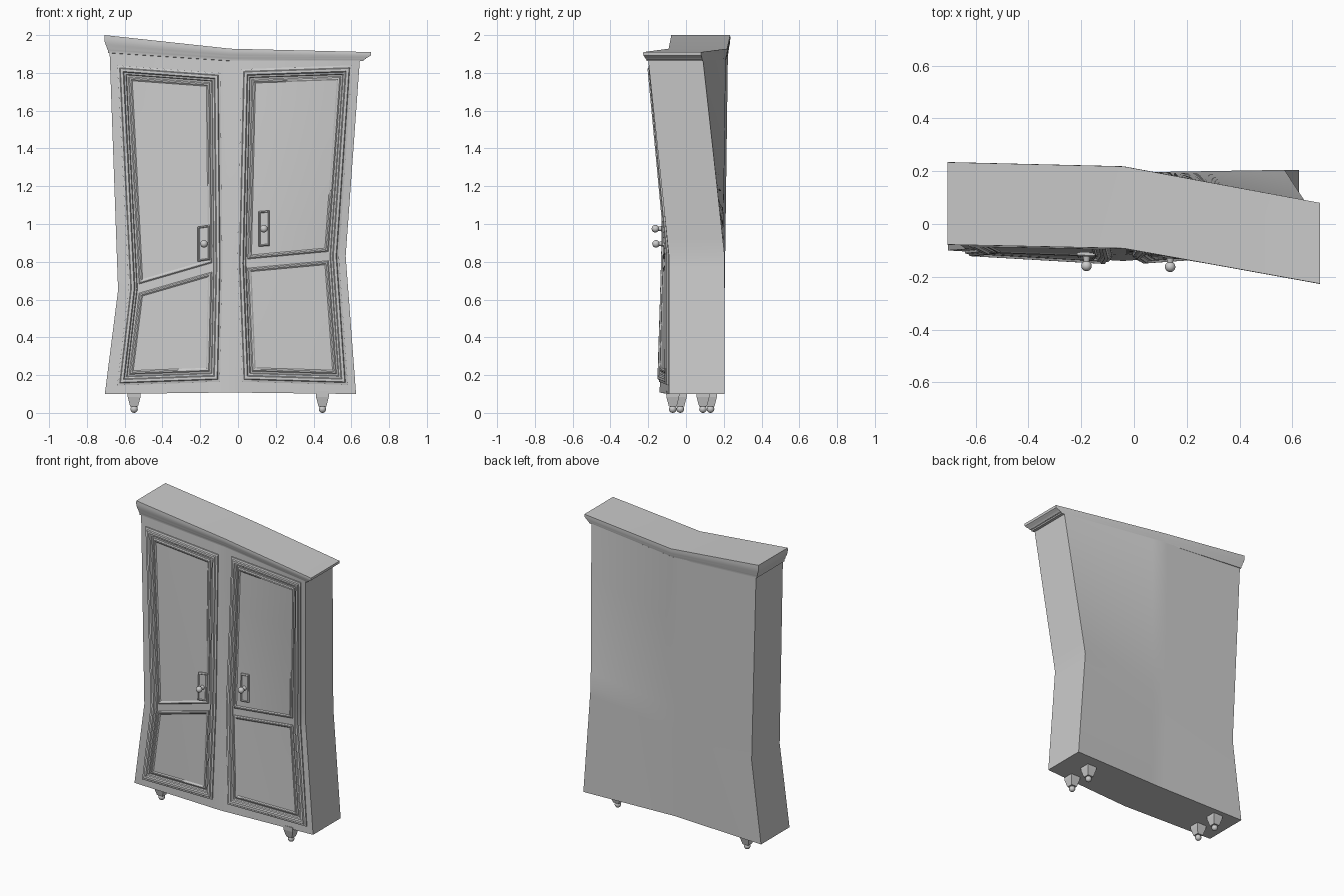
import bpy, bmesh, math
from mathutils import Vector, Matrix

if "Cube" in bpy.data.objects:
    bpy.data.objects.remove(bpy.data.objects["Cube"])

# Warped carcass grid: rows bottom / waist / top, columns left / centre / right
# each entry: x, front y, back y, z
GRID = [
    [(-0.705, -0.10, 0.205, 0.10), (-0.04, -0.14, 0.185, 0.108), (0.625, -0.09, 0.205, 0.10)],
    [(-0.635, -0.095, 0.205, 0.65), (-0.04, -0.118, 0.195, 0.75), (0.57, -0.09, 0.205, 0.83)],
    [(-0.68, -0.065, 0.222, 1.915), (-0.045, -0.075, 0.21, 1.87), (0.645, -0.20, 0.09, 1.867)],
]


def lerp(a, b, t):
    return tuple(p + (q - p) * t for p, q in zip(a, b))


def sample(u, v):
    """Bilinear lookup, u and v both 0..2."""
    i, j = (0 if u < 1 else 1), (0 if v < 1 else 1)
    return lerp(lerp(GRID[j][i], GRID[j][i + 1], u - i),
                lerp(GRID[j + 1][i], GRID[j + 1][i + 1], u - i), v - j)


def front_y(x, z):
    """Front surface depth at a given x, z."""
    u = v = 1.0
    for _ in range(12):
        a, b, c = (sample(k, v)[0] for k in (0, 1, 2))
        u = (x - a) / (b - a) if x < b else 1 + (x - b) / (c - b)
        u = min(max(u, 0), 2)
        a, b, c = (sample(u, k)[3] for k in (0, 1, 2))
        v = (z - a) / (b - a) if z < b else 1 + (z - b) / (c - b)
        v = min(max(v, 0), 2)
    return sample(u, v)[1]


def finish(bm, name, angle=30):
    bmesh.ops.remove_doubles(bm, verts=bm.verts, dist=0.0002)
    bmesh.ops.recalc_face_normals(bm, faces=bm.faces)
    me = bpy.data.meshes.new(name)
    bm.to_mesh(me)
    bm.free()
    ob = bpy.data.objects.new(name, me)
    bpy.context.collection.objects.link(ob)
    bpy.ops.object.select_all(action='DESELECT')
    ob.select_set(True)
    bpy.context.view_layer.objects.active = ob
    bpy.ops.object.shade_smooth_by_angle(angle=math.radians(angle))
    return ob


def patch(bm, fn, nu, nv):
    """Quad grid from fn(s, t), s and t in 0..1."""
    vs = [[bm.verts.new(fn(i / nu, j / nv)) for i in range(nu + 1)] for j in range(nv + 1)]
    for j in range(nv):
        for i in range(nu):
            bm.faces.new((vs[j][i], vs[j][i + 1], vs[j + 1][i + 1], vs[j + 1][i]))


# Carcass
def shell(u, v, d):
    x, f, b, z = sample(u, v)
    return (x, f + (b - f) * d, z)


bm = bmesh.new()
N = 24
for k in (0, 1):
    patch(bm, lambda s, t: shell(2 * s, 2 * t, k), N, N)
    patch(bm, lambda s, t: shell(2 * k, 2 * t, s), 1, N)
    patch(bm, lambda s, t: shell(2 * s, 2 * k, t), N, 1)
finish(bm, "carcass")

# Cornice: rings swept up a moulding profile (overhang, height fraction)
PROFILE = [(0.0, -0.12), (0.3, -0.1), (0.35, 0.08), (0.5, 0.14), (0.58, 0.28),
           (0.8, 0.42), (0.97, 0.6), (1.05, 0.78), (1.0, 1.0)]
CORNICE = [(-0.68, -0.707, -0.065, -0.078, 0.222, 0.234, 1.915, 2.0),
           (-0.045, -0.04, -0.075, -0.092, 0.205, 0.218, 1.87, 1.928),
           (0.645, 0.705, -0.20, -0.226, 0.09, 0.08, 1.867, 1.91)]
bm = bmesh.new()
rings = []
for o, h in PROFILE:
    fr, bk = [], []
    for x0, x1, f0, f1, b0, b1, z0, z1 in CORNICE:
        x, z = x0 + (x1 - x0) * min(o, 1), z0 + (z1 - z0) * h
        fr.append(bm.verts.new((x, f0 + (f1 - f0) * o, z)))
        bk.append(bm.verts.new((x, b0 + (b1 - b0) * o, z)))
    rings.append(fr + bk[::-1])
for a, b in zip(rings, rings[1:]):
    for i in range(6):
        k = (i + 1) % 6
        bm.faces.new((a[i], a[k], b[k], b[i]))
for r in (rings[0], rings[-1]):
    bm.faces.new((r[0], r[1], r[4], r[5]))
    bm.faces.new((r[1], r[2], r[3], r[4]))
finish(bm, "cornice", 35)


# Relief helpers for doors, panels and handle plates
def inset(poly, d):
    out, n = [], len(poly)
    for i in range(n):
        p, q, r = (Vector(poly[k % n]) for k in (i - 1, i, i + 1))
        e1, e2 = (q - p).normalized(), (r - q).normalized()
        n1, n2 = Vector((-e1.y, e1.x)), Vector((-e2.y, e2.x))
        out.append(q + (n1 + n2) * d / (1 + n1.dot(n2)))
    return out


def relief(bm, poly, profile, fill=False, seg=8):
    """Sweep (inset, height) rings over the front surface; fill quads inside."""
    def on_front(p, h):
        return (p[0], front_y(p[0], p[1]) - h, p[1])
    rings = []
    for d, h in profile:
        pts = [Vector(p) for p in inset(poly, d)]
        ring = [pts[i].lerp(pts[(i + 1) % len(pts)], k / seg)
                for i in range(len(pts)) for k in range(seg)]
        rings.append([bm.verts.new(on_front(p, h)) for p in ring])
    for a, b in zip(rings, rings[1:]):
        for i in range(len(a)):
            k = (i + 1) % len(a)
            bm.faces.new((a[i], a[k], b[k], b[i]))
    if fill:
        a, b, c, e = pts
        patch(bm, lambda s, t: on_front(a.lerp(b, s).lerp(e.lerp(c, s), t), h), seg, seg)


FRAME = [(0.0, -0.004), (0.0, 0.008), (0.012, 0.011), (0.016, 0.018), (0.03, 0.018),
         (0.035, 0.01), (0.044, 0.008), (0.05, -0.004)]
PANEL = [(0.0, -0.004), (0.0, 0.005), (0.006, 0.01), (0.013, 0.01), (0.02, 0.005)]
PLATE = [(0.0, 0.0), (0.0, 0.015), (0.006, 0.02), (0.01, 0.016)]

# door outline: bottom-left, bottom-right, waist-right, top-right, top-left, waist-left
DOORS = {
    "left": ([(-0.64, 0.145), (-0.095, 0.165), (-0.082, 0.77), (-0.092, 1.80),
              (-0.64, 1.84), (-0.58, 0.66)],
             [(-0.215, 0.80), (-0.148, 0.81), (-0.148, 0.995), (-0.215, 0.985)], (-0.18, 0.895)),
    "right": ([(0.02, 0.165), (0.582, 0.148), (0.535, 0.83), (0.605, 1.84),
               (0.018, 1.82), (-0.005, 0.79)],
              [(0.108, 0.88), (0.168, 0.885), (0.168, 1.072), (0.108, 1.067)], (0.137, 0.975)),
}
for side, (outline, plate, knob) in DOORS.items():
    # Door frame moulding
    bm = bmesh.new()
    relief(bm, outline, FRAME)
    finish(bm, side + "_door_frame")
    # Upper and lower panels split by the slanted rail
    a, b, c, d, e, f = inset(outline, 0.056)
    rail = Vector((0, 0.024))
    bm = bmesh.new()
    relief(bm, [a, b, c - rail, f - rail], PANEL, True)
    relief(bm, [f + rail, c + rail, d, e], PANEL, True)
    finish(bm, side + "_door_panels")
    # Handle plate
    bm = bmesh.new()
    relief(bm, plate, PLATE, True, 2)
    finish(bm, side + "_handle_plate")
    # Turned knob
    y = front_y(*knob)
    bm = bmesh.new()
    bmesh.ops.create_cone(bm, cap_ends=True, segments=16, radius1=0.016, radius2=0.009, depth=0.035,
                          matrix=Matrix.Translation((knob[0], y - 0.027, knob[1]))
                          @ Matrix.Rotation(math.pi / 2, 4, 'X'))
    bmesh.ops.create_uvsphere(bm, u_segments=16, v_segments=10, radius=0.02,
                              matrix=Matrix.Translation((knob[0], y - 0.052, knob[1])))
    finish(bm, side + "_knob")

# Feet: tapered square block, collar and ball
for name, x, y in (("front_left_foot", -0.55, -0.03), ("back_left_foot", -0.55, 0.13),
                   ("front_right_foot", 0.447, -0.07), ("back_right_foot", 0.447, 0.09)):
    bm = bmesh.new()
    for z0, z1, r0, r1 in ((0.085, 0.115, 0.034, 0.036), (0.035, 0.085, 0.021, 0.034)):
        bmesh.ops.create_cone(bm, cap_ends=True, segments=4, radius1=r0 * math.sqrt(2),
                              radius2=r1 * math.sqrt(2), depth=z1 - z0,
                              matrix=Matrix.Translation((x, y, (z0 + z1) / 2))
                              @ Matrix.Rotation(math.pi / 4, 4, 'Z'))
    bmesh.ops.create_uvsphere(bm, u_segments=14, v_segments=10, radius=0.02,
                              matrix=Matrix.Translation((x, y, 0.02)))
    finish(bm, name)
